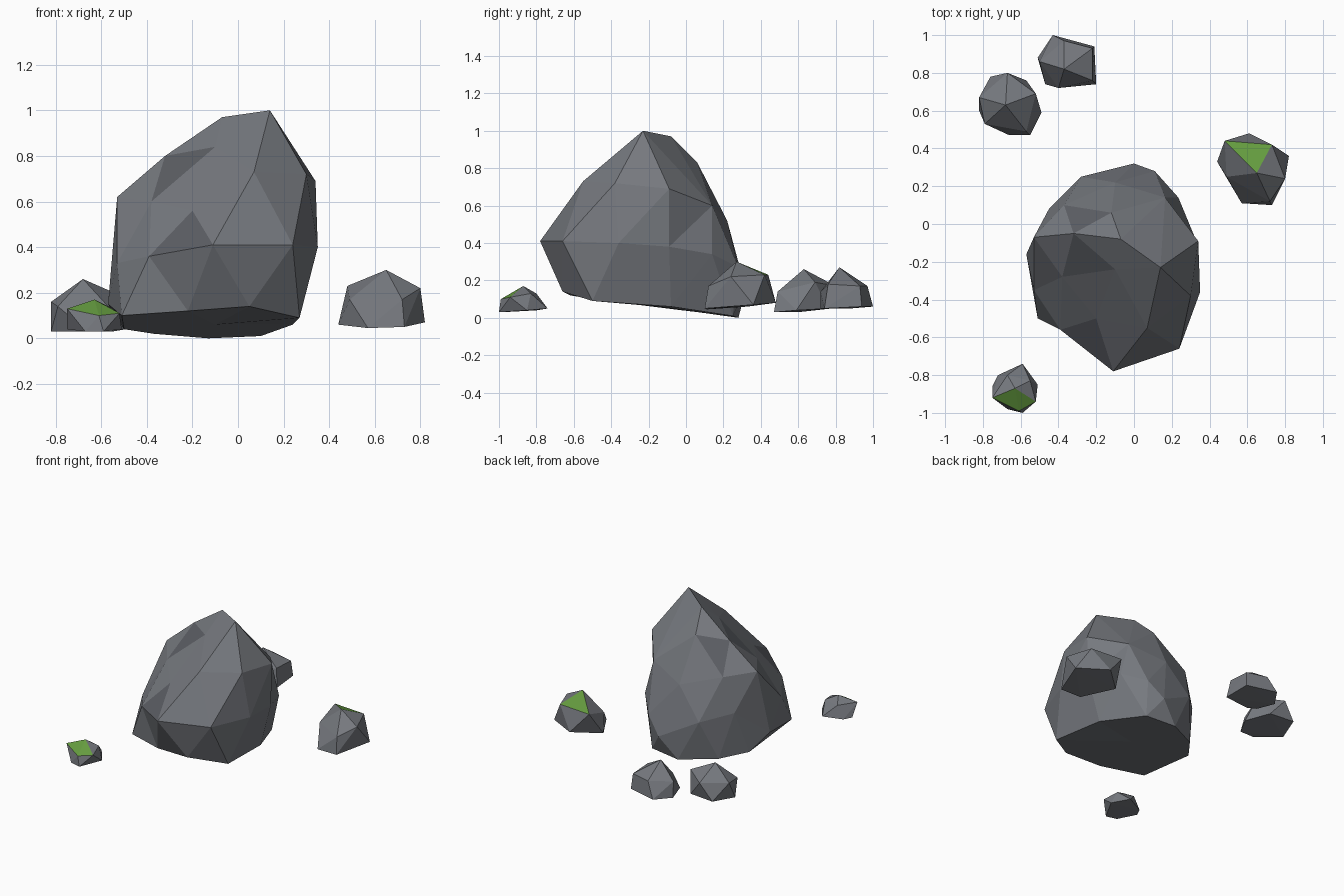
import bpy, bmesh
from mathutils import Vector


def material(name, colour):
    m = bpy.data.materials.new(name)
    m.diffuse_color = (*colour, 1)
    return m


STONE = material("stone", (0.18, 0.19, 0.21))
MOSS = material("moss", (0.13, 0.33, 0.05))
DARK = material("dark_stone", (0.11, 0.115, 0.13))


def rock(name, points, scale=(1, 1, 1), centre=None, mossy=(), dark=()):
    """Faceted rock: points are skinned by a hull. With a centre, the hull is
    made on the sphere around it, so shallow dents survive."""
    pts = [Vector(p) for p in points]
    bm = bmesh.new()
    verts = []
    for p in pts:
        q = p
        if centre:
            q = p - Vector(centre)
            q = Vector([q[i] / scale[i] for i in range(3)]).normalized()
        verts.append(bm.verts.new(q))
    home = {v: p for v, p in zip(verts, pts)}
    bmesh.ops.convex_hull(bm, input=verts)
    for v in bm.verts:
        v.co = home[v]
    loose = [v for v in bm.verts if not v.link_faces]
    bmesh.ops.delete(bm, geom=loose, context='VERTS')
    bmesh.ops.recalc_face_normals(bm, faces=bm.faces[:])
    # moss or dark stone goes on the face nearest each given spot
    for slot, spots in ((1, mossy), (2, dark)):
        for spot in spots:
            f = min(bm.faces, key=lambda f: (f.calc_center_median() - Vector(spot)).length)
            f.material_index = slot
    me = bpy.data.meshes.new(name)
    bm.to_mesh(me)
    bm.free()
    for m in (STONE, MOSS, DARK):
        me.materials.append(m)
    ob = bpy.data.objects.new(name, me)
    bpy.context.collection.objects.link(ob)
    return ob


# Boulder: crown, shoulders, waist and tilted flat base
crown = [(.14, -.23, 1), (-.07, -.08, .97), (-.10, -.24, .84),
         (-.32, -.05, .80), (-.12, .06, .83)]
shoulders = [(.34, -.09, .69), (.30, -.38, .72), (.07, -.55, .73),
             (-.53, -.07, .62), (-.38, -.28, .60), (-.20, -.50, .56),
             (.165, .14, .60), (-.37, .10, .60), (-.10, .22, .52)]
waist = [(-.39, -.56, .36), (-.11, -.78, .41), (.24, -.66, .41),
         (.35, -.36, .40), (.33, -.09, .38), (.235, .14, .34),
         (.11, .28, .27), (-.28, .25, .30), (-.45, .08, .35),
         (-.53, -.35, .33)]
base = [(-.51, -.50, .10), (-.22, -.62, .12), (.05, -.66, .14), (.27, -.50, .09),
        (.24, -.08, .06), (.10, .25, .01), (0, .32, .15), (-.13, .28, 0),
        (-.37, .15, .02), (-.50, -.02, .04), (-.57, -.16, .15),
        (-.10, -.15, .06)]
rock("boulder", crown + shoulders + waist + base,
     scale=(.45, .55, .5), centre=(-.08, -.2, .42),
     dark=[(-.267, -.19, .747), (-.233, -.613, .443), (-.27, .037, .743)])

# Right stone with one mossy face
rock("right_stone", [
    (.65, .27, .30),
    (.48, .44, .23), (.73, .42, .23), (.80, .24, .22), (.72, .12, .17), (.49, .25, .17),
    (.61, .48, .08), (.82, .36, .07), (.73, .10, .05), (.57, .11, .045), (.44, .33, .06)],
    mossy=[(.62, .377, .253)])

# Back left stone
rock("back_left_stone", [
    (-.68, .63, .26),
    (-.82, .67, .16), (-.67, .80, .17), (-.52, .69, .19), (-.57, .49, .14), (-.79, .53, .14),
    (-.76, .78, .05), (-.57, .76, .05), (-.49, .59, .04), (-.55, .47, .03),
    (-.66, .47, .03), (-.82, .60, .03)])

# Back stone
rock("back_stone", [
    (-.37, .82, .27),
    (-.37, .97, .17), (-.22, .93, .17), (-.22, .76, .18), (-.40, .72, .14), (-.50, .86, .16),
    (-.43, 1.0, .06), (-.21, .94, .06), (-.20, .74, .05), (-.40, .72, .05),
    (-.47, .74, .06), (-.51, .88, .05)])

# Front pebble with two mossy faces
rock("front_pebble", [
    (-.63, -.87, .17),
    (-.75, -.92, .13), (-.61, -.99, .10), (-.52, -.94, .11), (-.55, -.83, .13), (-.67, -.80, .13),
    (-.75, -.86, .04), (-.67, -.98, .03), (-.59, -1.0, .03), (-.51, -.85, .04),
    (-.59, -.74, .05), (-.72, -.80, .04)],
    mossy=[(-.663, -.927, .133), (-.587, -.933, .127)])
